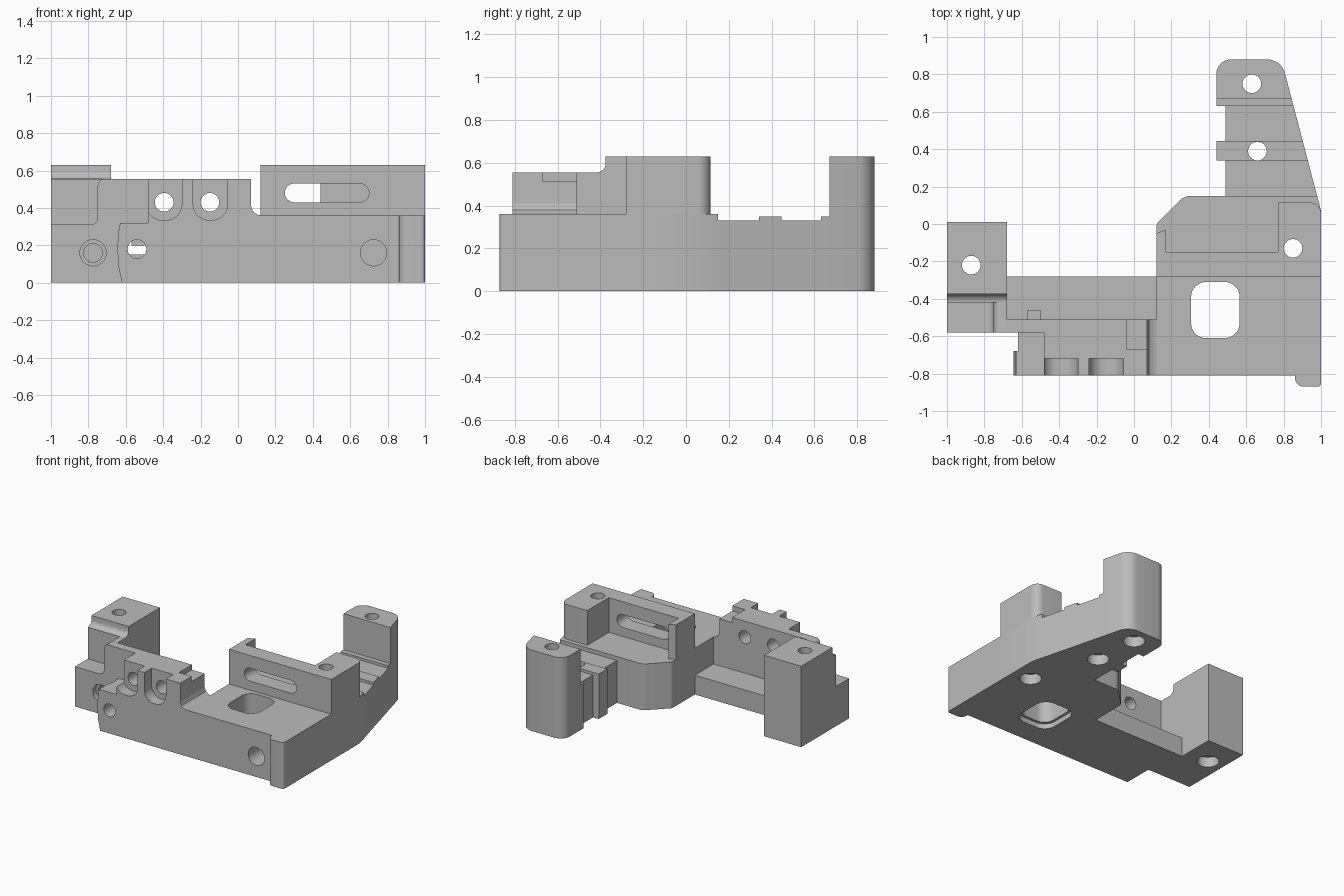
import bpy, bmesh, math
from mathutils import Vector

cube = bpy.data.objects.get("Cube")
if cube:
    bpy.data.objects.remove(cube, do_unlink=True)

grey = bpy.data.materials.new("plain_grey")
grey.use_nodes = True
COLOR = (0.5, 0.5, 0.5, 1)
grey.diffuse_color = COLOR
grey.node_tree.nodes["Principled BSDF"].inputs["Base Color"].default_value = COLOR


def rounded(points, steps=8):
    """Replace each (u, v, radius) corner by an arc; (u, v) stays sharp."""
    out = []
    for i, p in enumerate(points):
        c = Vector(p[:2])
        if len(p) < 3:
            out.append(c)
            continue
        a = (Vector(points[i - 1][:2]) - c).normalized()
        b = (Vector(points[(i + 1) % len(points)][:2]) - c).normalized()
        half = a.angle(b) / 2
        center = c + (a + b).normalized() * (p[2] / math.sin(half))
        t = p[2] / math.tan(half)
        s, e = c + a * t - center, c + b * t - center
        turn = s.angle_signed(e)
        for k in range(steps + 1):
            ang = -turn * k / steps
            out.append(center + Vector((s.x * math.cos(ang) - s.y * math.sin(ang),
                                        s.x * math.sin(ang) + s.y * math.cos(ang))))
    return out


def prism(name, axis, lo, hi, points):
    """Extrude a profile along an axis; profile is in the other two axes."""
    place = {"x": lambda p, d: (d, p.x, p.y),
             "y": lambda p, d: (p.x, d, p.y),
             "z": lambda p, d: (p.x, p.y, d)}[axis]
    prof = rounded(points)
    bm = bmesh.new()
    rings = [[bm.verts.new(place(p, d)) for p in prof] for d in (lo, hi)]
    bm.faces.new(rings[0])
    bm.faces.new(rings[1])
    n = len(prof)
    for i in range(n):
        j = (i + 1) % n
        bm.faces.new((rings[0][i], rings[0][j], rings[1][j], rings[1][i]))
    bmesh.ops.recalc_face_normals(bm, faces=bm.faces)
    mesh = bpy.data.meshes.new(name)
    bm.to_mesh(mesh)
    bm.free()
    obj = bpy.data.objects.new(name, mesh)
    bpy.context.scene.collection.objects.link(obj)
    mesh.materials.append(grey)
    return obj


def rect(u0, u1, v0, v1, *r):
    return [(u0, v0, *r), (u1, v0, *r), (u1, v1, *r), (u0, v1, *r)]


def box(name, x0, x1, y0, y1, z0, z1):
    return prism(name, "z", z0, z1, rect(x0, x1, y0, y1))


def bore(axis, u, v, r, lo, hi):
    pts = [(u + r * math.cos(k * math.tau / 32), v + r * math.sin(k * math.tau / 32))
           for k in range(32)]
    return prism("cutter", axis, lo, hi, pts)


def screw_hole(x, y):
    return [bore("z", x, y, 0.05, -0.1, 0.8), bore("z", x, y, 0.078, -0.1, 0.08)]


parts = []
cutters = []


def add(obj, tools=()):
    """Register a part and subtract its cutters."""
    parts.append(obj)
    for tool in tools:
        tool.hide_render = True
        mod = obj.modifiers.new("cut", "BOOLEAN")
        mod.object, mod.operation, mod.solver = tool, "DIFFERENCE", "EXACT"
        if tool not in cutters:
            cutters.append(tool)


# Right pillar with stepped, filleted front
pillar = prism("right_pillar", "x", -1, -0.68, [
    (0.01, 0), (0.01, 0.63), (-0.375, 0.63), (-0.375, 0.555, 0.042), (-0.58, 0.555), (-0.58, 0)])
step = prism("cutter", "y", -0.7, -0.42, [
    (-1.1, 0.31), (-0.75, 0.31, 0.04), (-0.75, 0.557, 0.04),
    (-0.6, 0.557), (-0.6, 0.8), (-1.1, 0.8)])
add(pillar, [step, *screw_hole(-0.87, -0.22),
             bore("y", -0.775, 0.16, 0.07, -0.7, -0.54),
             bore("y", -0.775, 0.16, 0.05, -0.7, -0.34)])

# Front wall with two U cradles, through holes and a lowered post top
wall = prism("front_wall", "z", 0, 0.555, [
    (-0.68, -0.51), (-0.68, -0.58), (-0.48, -0.58), (-0.48, -0.81), (0.07, -0.81), (0.07, -0.51)])
wall_tools = [prism("cutter", "y", -0.67, -0.4, rect(-0.04, 0.2, 0.515, 0.7))]
for x, left in ((-0.395, -0.49), (-0.15, -0.24)):
    right = x + 0.095
    wall_tools.append(prism("cutter", "y", -0.9, -0.72, [
        (left, 0.335, 0.085), (right, 0.335, 0.085), (right, 0.7), (left, 0.7)]))
    wall_tools.append(bore("y", x, 0.43, 0.05, -0.9, -0.4))
small_hole = bore("y", -0.54, 0.18, 0.05, -0.9, -0.4)
add(wall, wall_tools + [small_hole])

# Low end plate beside the cradles
add(prism("end_plate", "y", -0.81, -0.68, [
    (-0.62, 0), (-0.638, 0.08), (-0.645, 0.18), (-0.64, 0.27), (-0.63, 0.32),
    (-0.48, 0.32), (-0.48, 0)]), [small_hole])
add(box("end_plate_back", -0.62, -0.48, -0.68, -0.58, 0, 0.32), [small_hole])
add(box("wall_boss", -0.57, -0.5, -0.51, -0.46, 0.2, 0.25))
add(box("rear_ledge", -0.68, 0.12, -0.51, -0.28, 0, 0.15))
add(prism("wall_root", "y", -0.81, -0.51, [
    (0.07, 0), (0.12, 0), (0.12, 0.36), (0.1, 0.365), (0.08, 0.38), (0.07, 0.41)]))

# Base deck with a rounded window
add(box("base_deck", 0.12, 1, -0.81, -0.28, 0, 0.36), [
    prism("cutter", "z", -0.1, 0.5, rect(0.305, 0.565, -0.61, -0.31, 0.08)),
    prism("cutter", "z", -0.1, 0.04, rect(0.285, 0.585, -0.63, -0.29, 0.09)),
    bore("y", 0.725, 0.16, 0.07, -0.9, -0.65)])
add(prism("corner_tab", "z", 0, 0.36, [
    (0.86, -0.81), (0.86, -0.87, 0.05), (1, -0.87, 0.02), (1, -0.81)]))

# Rear housing: floor and the raised wall around an open pocket
deck_hole = screw_hole(0.85, -0.13)
add(prism("housing_floor", "z", 0, 0.36, [
    (0.12, -0.28), (1, -0.28), (1, 0.07), (0.98, 0.15), (0.27, 0.15, 0.08), (0.12, 0, 0.04)]),
    deck_hole)
add(prism("housing_wall", "z", 0.36, 0.63, [
    (0.12, -0.28), (1, -0.28), (1, 0.115, 0.06), (0.77, 0.115), (0.77, -0.15),
    (0.17, -0.15), (0.17, -0.03), (0.12, -0.05)]),
    deck_hole + [prism("cutter", "y", -0.4, 0, rect(0.25, 0.7, 0.43, 0.53, 0.0499))])


# Tapering arm with ribs and the end tower
def taper(y):
    return 1 - 0.262 * (y - 0.07)


def arm_piece(name, x, y0, y1, top):
    return prism(name, "z", 0, top, [(x, y0), (taper(y0), y0), (taper(y1), y1), (x, y1)])


arm_hole = screw_hole(0.66, 0.39)
add(arm_piece("arm", 0.49, 0.15, 0.67, 0.33), arm_hole)
add(arm_piece("arm_rib", 0.44, 0.34, 0.445, 0.35), arm_hole)
add(arm_piece("tower_step", 0.44, 0.63, 0.67, 0.35))
add(prism("end_tower", "z", 0, 0.63, [
    (0.44, 0.67), (taper(0.67), 0.67), (taper(0.88), 0.88, 0.1), (0.44, 0.88, 0.08)]),
    screw_hole(0.63, 0.75))

# Bake the cuts, drop the cutters and smooth the round surfaces
bpy.context.view_layer.update()
graph = bpy.context.evaluated_depsgraph_get()
baked = [bpy.data.meshes.new_from_object(p.evaluated_get(graph)) for p in parts]
for part, mesh in zip(parts, baked):
    part.modifiers.clear()
    part.data = mesh
for tool in cutters:
    bpy.data.objects.remove(tool, do_unlink=True)
bpy.context.view_layer.update()
bpy.ops.object.select_all(action="DESELECT")
for part in parts:
    part.select_set(True)
bpy.context.view_layer.objects.active = parts[0]
bpy.ops.object.shade_smooth_by_angle(angle=math.radians(30))
